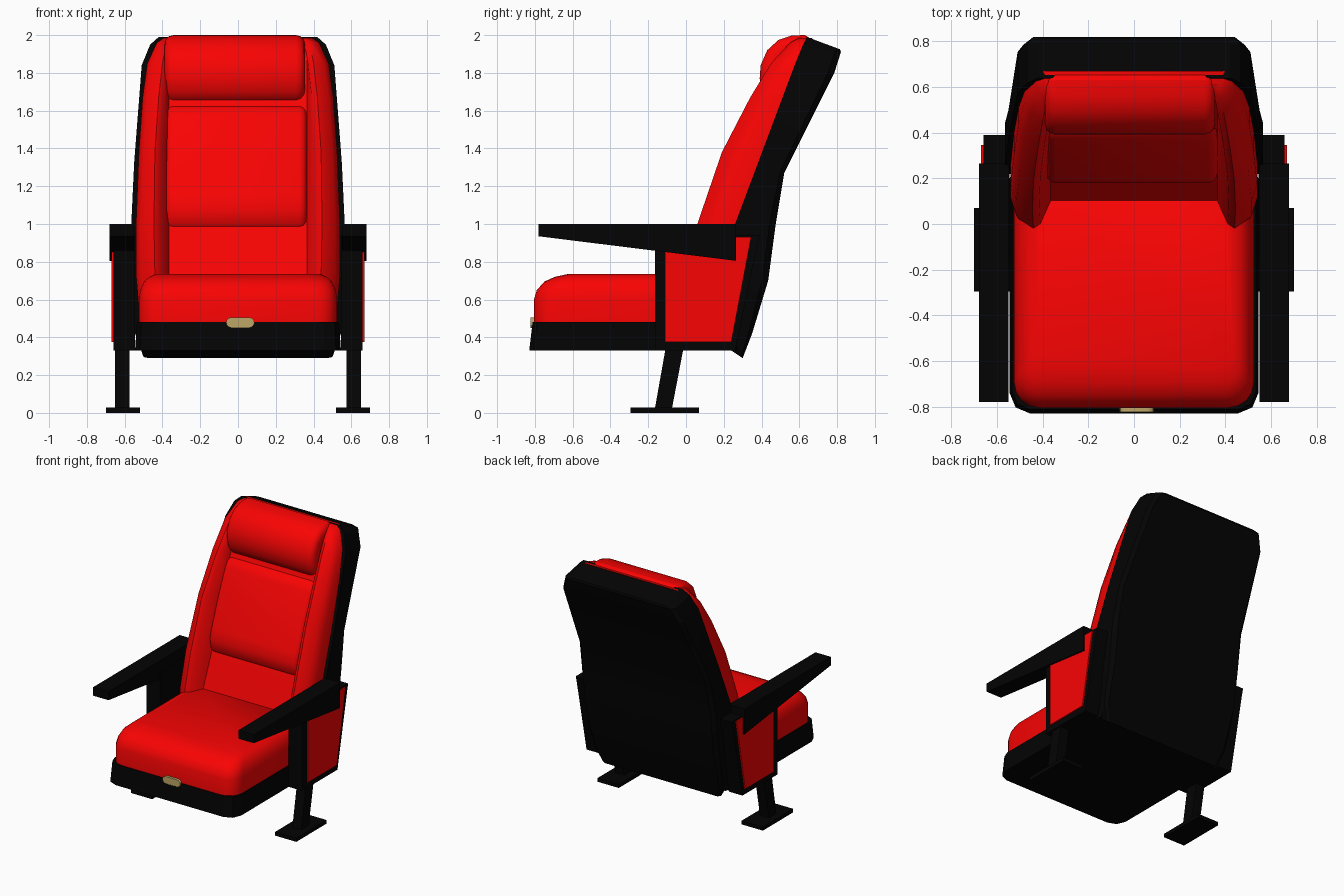
import bpy, bmesh, math

if "Cube" in bpy.data.objects:
    bpy.data.objects.remove(bpy.data.objects["Cube"])


def material(name, rgb):
    m = bpy.data.materials.new(name)
    m.diffuse_color = (*rgb, 1)
    m.use_nodes = True
    m.node_tree.nodes["Principled BSDF"].inputs["Base Color"].default_value = m.diffuse_color
    return m


RED = material("red_fabric", (0.95, 0.001, 0.001))
BLACK = material("black_plastic", (0.001, 0.001, 0.001))
BRASS = material("brass", (0.52, 0.38, 0.13))


def finish(bm, name, mat, angle):
    bmesh.ops.recalc_face_normals(bm, faces=bm.faces[:])
    me = bpy.data.meshes.new(name)
    bm.to_mesh(me)
    bm.free()
    me.materials.append(mat)
    ob = bpy.data.objects.new(name, me)
    bpy.context.collection.objects.link(ob)
    bpy.ops.object.select_all(action='DESELECT')
    ob.select_set(True)
    bpy.context.view_layer.objects.active = ob
    bpy.ops.object.shade_smooth_by_angle(angle=math.radians(angle))
    return ob


def loft(name, rings, mat, angle=30):
    """Skin a stack of closed rings and cap both ends."""
    bm = bmesh.new()
    vs = [[bm.verts.new(p) for p in r] for r in rings]
    n = len(vs[0])
    for a, b in zip(vs, vs[1:]):
        for i in range(n):
            j = (i + 1) % n
            bm.faces.new((a[i], a[j], b[j], b[i]))
    bm.faces.new(vs[0])
    bm.faces.new(vs[-1])
    return finish(bm, name, mat, angle)


def prism(name, profile, x0, x1, mat, bevel=0, segs=3, angle=30):
    """Extrude a (y, z) profile along x, optionally rounding the sharp edges."""
    bm = bmesh.new()
    vs = [[bm.verts.new((x, y, z)) for y, z in profile] for x in (x0, x1)]
    n = len(profile)
    for i in range(n):
        j = (i + 1) % n
        bm.faces.new((vs[0][i], vs[0][j], vs[1][j], vs[1][i]))
    bm.faces.new(vs[0])
    bm.faces.new(vs[1])
    bmesh.ops.recalc_face_normals(bm, faces=bm.faces[:])
    if bevel:
        edges = [e for e in bm.edges if e.calc_face_angle(0) > 1.2]
        bmesh.ops.bevel(bm, geom=edges, offset=bevel, segments=segs,
                        profile=0.5, affect='EDGES', clamp_overlap=True)
    return finish(bm, name, mat, angle)


def rounded_rect(hx, y0, y1, z, r, segs):
    pts = []
    for k, (cx, cy) in enumerate([(hx - r, y1 - r), (r - hx, y1 - r),
                                  (r - hx, y0 + r), (hx - r, y0 + r)]):
        for i in range(segs + 1):
            a = math.pi / 2 * (k + i / segs)
            pts.append((cx + r * math.cos(a), cy + r * math.sin(a), z))
    return pts


def mirrored(half):
    return half + [(-x, y, z) for x, y, z in reversed(half)]


# Back shell: front (y, z), back (y, z), half width
shell = [(0.24, 0.33, 0.30, 0.29, 0.50), (0.22, 0.42, 0.35, 0.42, 0.545),
         (0.22, 0.70, 0.435, 0.70, 0.56), (0.26, 1.0, 0.475, 1.0, 0.565),
         (0.38, 1.32, 0.52, 1.27, 0.55), (0.575, 1.84, 0.785, 1.80, 0.51),
         (0.62, 1.95, 0.82, 1.91, 0.465), (0.64, 1.99, 0.815, 1.925, 0.42)]
rings = []
for yf, zf, yb, zb, w in shell:
    t = 0.85
    rings.append(mirrored([(w, yf, zf),
                           (w, yf + (yb - yf) * t, zf + (zb - zf) * t),
                           (w - 0.025, yb, zb)]))
loft("back_shell", rings, BLACK, 20)

# Back cushion with side bolsters: z, rear y, bolster y, centre y, half width, ridge x
back = [(0.55, 0.25, -0.05, 0.05, 0.525, 0.43), (0.73, 0.25, -0.02, 0.10, 0.54, 0.44),
        (1.0, 0.29, 0.06, 0.21, 0.54, 0.445), (1.38, 0.43, 0.19, 0.34, 0.525, 0.44),
        (1.67, 0.54, 0.34, 0.44, 0.505, 0.42), (1.85, 0.61, 0.45, 0.52, 0.48, 0.40),
        (1.96, 0.66, 0.55, 0.58, 0.43, 0.38), (1.985, 0.67, 0.60, 0.61, 0.39, 0.36)]
loft("back_cushion", [mirrored([(w, yr, z), (w, 0.5 * yr + 0.5 * yb, z),
                                (w - 0.025, 0.2 * yr + 0.8 * yb, z),
                                (xr, yb, z), (xr - 0.03, yb + 0.02, z),
                                (0.365, yc, z)])
                      for z, yr, yb, yc, w, xr in back], RED, 50)

# Lumbar pad and headrest
prism("lumbar_pad", [(0.27, 0.955), (0.22, 0.965), (0.195, 1.0), (0.18, 1.08), (0.205, 1.16),
                     (0.28, 1.36), (0.365, 1.56), (0.395, 1.61), (0.44, 1.63), (0.50, 1.62),
                     (0.40, 1.30), (0.32, 1.0)], -0.385, 0.365, RED, 0.04, 3, 50)
prism("headrest", [(0.50, 1.63), (0.44, 1.65), (0.405, 1.70), (0.39, 1.77), (0.395, 1.84),
                   (0.43, 1.92), (0.49, 1.975), (0.56, 1.998), (0.63, 2.0),
                   (0.675, 1.985), (0.67, 1.93), (0.58, 1.75)],
      -0.39, 0.355, RED, 0.05, 3, 50)

# Seat cushion
seat = [(0.47, 0, 0.11), (0.60, 0, 0.11), (0.65, 0.015, 0.11),
        (0.695, 0.055, 0.10), (0.72, 0.11, 0.09), (0.735, 0.18, 0.08)]
loft("seat_cushion", [rounded_rect(0.525 - d * 0.5, -0.805 + d, 0.24, z, r, 4)
                      for z, d, r in seat], RED, 50)

# Seat base
loft("seat_base", [rounded_rect(0.545, -0.83, 0.29, 0.33, 0.09, 2),
                   rounded_rect(0.535, -0.812, 0.29, 0.48, 0.08, 2)], BLACK, 20)

# Front badge: a capsule plate
capsule = [(0.0475 * s + 0.0275 * math.cos(a), 0.478 + 0.0275 * math.sin(a))
           for s, a0 in ((1, -90), (-1, 90))
           for a in (math.radians(a0 + 30 * i) for i in range(7))]
loft("front_badge", [[(x + 0.012, y, z) for x, z in capsule]
                     for y in (-0.80, -0.824)], BRASS)

# Armrests, side boxes, side panels, legs and feet on both sides
for side, s in (("right", 1), ("left", -1)):
    prism("armrest_" + side, [(-0.78, 1.0), (-0.78, 0.935), (0.265, 0.805), (0.265, 1.0)],
          s * 0.55, s * 0.68, BLACK)
    prism("side_box_" + side, [(-0.165, 0.90), (-0.165, 0.33), (0.26, 0.33),
                               (0.38, 0.90), (0.39, 0.94), (0.25, 0.94)],
          s * 0.545, s * 0.66, BLACK)
    prism("side_panel_" + side, [(-0.11, 0.88), (-0.11, 0.375), (0.24, 0.375),
                                 (0.345, 0.93), (0.25, 0.93), (0.25, 0.84)],
          s * 0.65, s * 0.67, RED)
    prism("leg_" + side, [(-0.105, 0.36), (-0.165, 0.02), (-0.075, 0.02), (-0.01, 0.36)],
          s * 0.575, s * 0.65, BLACK)
    prism("foot_" + side, [(-0.295, 0), (0.07, 0), (0.07, 0.028), (-0.295, 0.028)],
          s * 0.52, s * 0.70, BLACK)
